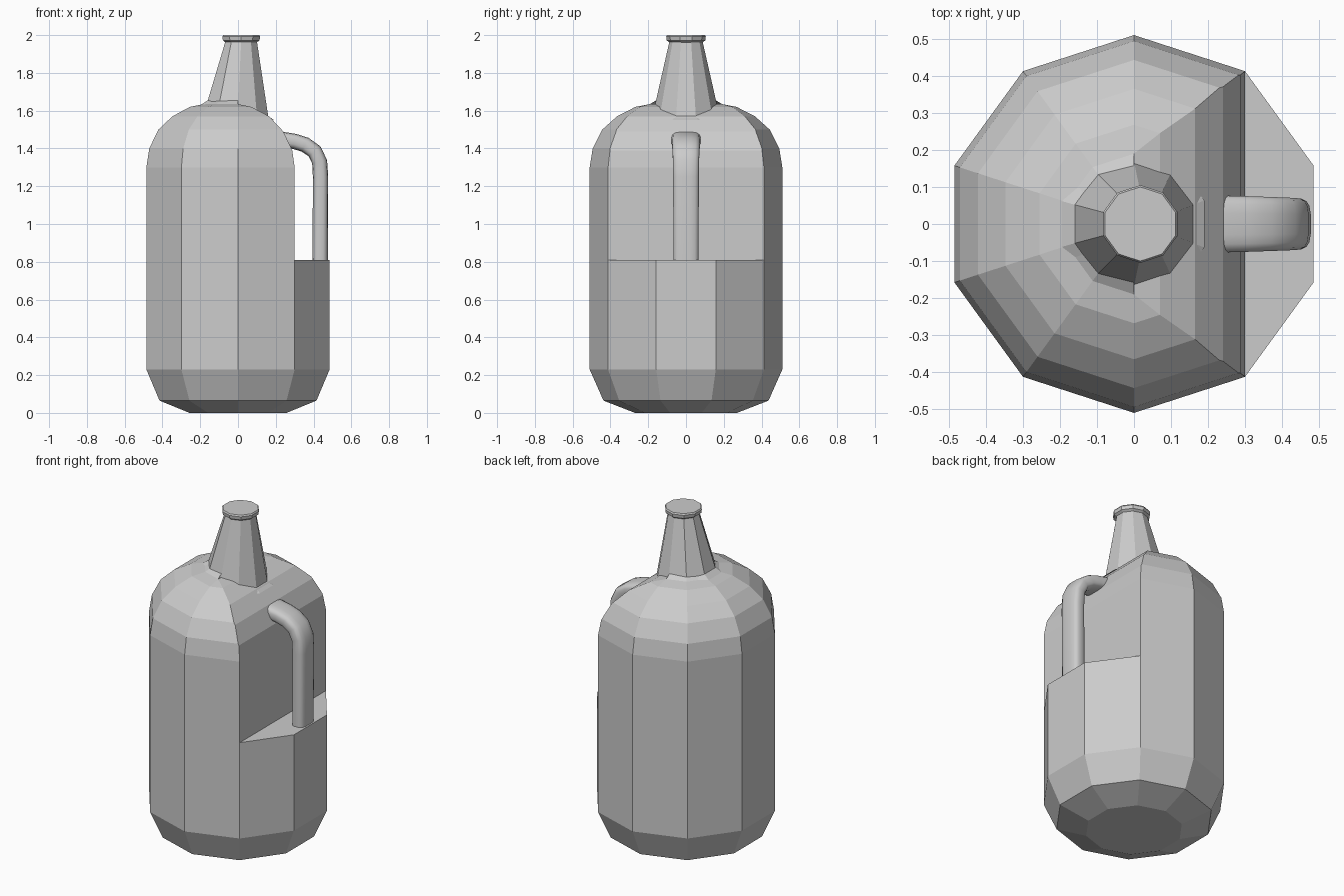
import bpy, bmesh, math
from mathutils import Vector

if "Cube" in bpy.data.objects:
    bpy.data.objects.remove(bpy.data.objects["Cube"])

glass = bpy.data.materials.new("grey_glass")
glass.diffuse_color = (0.6, 0.6, 0.6, 1)
glass.use_nodes = True
glass.node_tree.nodes["Principled BSDF"].inputs["Base Color"].default_value = glass.diffuse_color


def add_object(name, bm):
    bmesh.ops.recalc_face_normals(bm, faces=bm.faces)
    me = bpy.data.meshes.new(name)
    bm.to_mesh(me)
    bm.free()
    ob = bpy.data.objects.new(name, me)
    bpy.context.collection.objects.link(ob)
    me.materials.append(glass)
    return ob


def loft(name, rings):
    """Skin a list of equal-length rings and cap both ends."""
    bm = bmesh.new()
    vs = [[bm.verts.new(p) for p in ring] for ring in rings]
    n = len(vs[0])
    for a, b in zip(vs, vs[1:]):
        for i in range(n):
            j = (i + 1) % n
            bm.faces.new((a[i], a[j], b[j], b[i]))
    bm.faces.new(vs[0][::-1])
    bm.faces.new(vs[-1])
    return add_object(name, bm)


def decagon(r, z, cx=0.0, tilt=0.0):
    pts = []
    for i in range(10):
        a = math.radians(18 + 36 * i)
        x = r * math.cos(a)
        pts.append((cx + x, r * math.sin(a), z + tilt * x))
    return pts


# Ten-sided body
body = loft("jug_body", [decagon(r, z) for r, z in (
    (0.27, 0), (0.437, 0.065), (0.51, 0.23), (0.51, 1.30), (0.494, 1.40),
    (0.443, 1.50), (0.365, 1.57), (0.268, 1.62), (0.19, 1.635), (0.15, 1.66))])

# Handle recess: vertical wall, then a slope that follows the shoulder
profile = [(0.30, 0.81), (0.30, 1.30), (0.287, 1.39), (0.24, 1.49),
           (0.165, 1.57), (0.07, 1.62), (0.0, 1.635), (0.0, 1.9),
           (1.0, 1.9), (1.0, 0.81)]
cutter = loft("recess_cutter", [[(x, y, z) for x, z in profile] for y in (-1, 1)])
cutter.hide_render = True
mod = body.modifiers.new("recess", 'BOOLEAN')
mod.operation = 'DIFFERENCE'
mod.solver = 'EXACT'
mod.object = cutter
bpy.context.view_layer.objects.active = body
bpy.ops.object.modifier_apply(modifier=mod.name)
bpy.data.objects.remove(cutter)

# Tapered neck, its base tilted to meet the recess slope
loft("neck", [decagon(0.205, 1.59, -0.005, -0.2),
              decagon(0.168, 1.613, 0, -0.26),
              decagon(0.087, 1.97, 0.017)])

# Cap
loft("cap", [decagon(r, z, 0.017) for r, z in (
    (0.088, 1.962), (0.102, 1.972), (0.105, 1.992), (0.1, 2.0))])

# Handle: rounded-rectangle section swept along a bend
path = [(0.22, 1.45, 0.078), (0.30, 1.437, 0.076), (0.355, 1.42, 0.074),
        (0.405, 1.385, 0.072), (0.432, 1.33, 0.07), (0.437, 1.25, 0.069),
        (0.435, 0.80, 0.067)]
rings = []
for i, (x, z, w) in enumerate(path):
    p, q = path[max(i - 1, 0)], path[min(i + 1, len(path) - 1)]
    t = Vector((q[0] - p[0], 0, q[1] - p[1])).normalized()
    nrm = Vector((-t.z, 0, t.x))
    ring = []
    for k in range(16):
        a = 2 * math.pi * (k + 0.5) / 16
        c, s = math.cos(a), math.sin(a)
        u = math.copysign(abs(c) ** 0.6, c) * w
        v = math.copysign(abs(s) ** 0.6, s) * 0.041
        ring.append(Vector((x, u, z)) + nrm * v)
    rings.append(ring)
handle = loft("handle", rings)
bpy.ops.object.select_all(action='DESELECT')
handle.select_set(True)
bpy.context.view_layer.objects.active = handle
bpy.ops.object.shade_smooth_by_angle(angle=math.radians(40))
